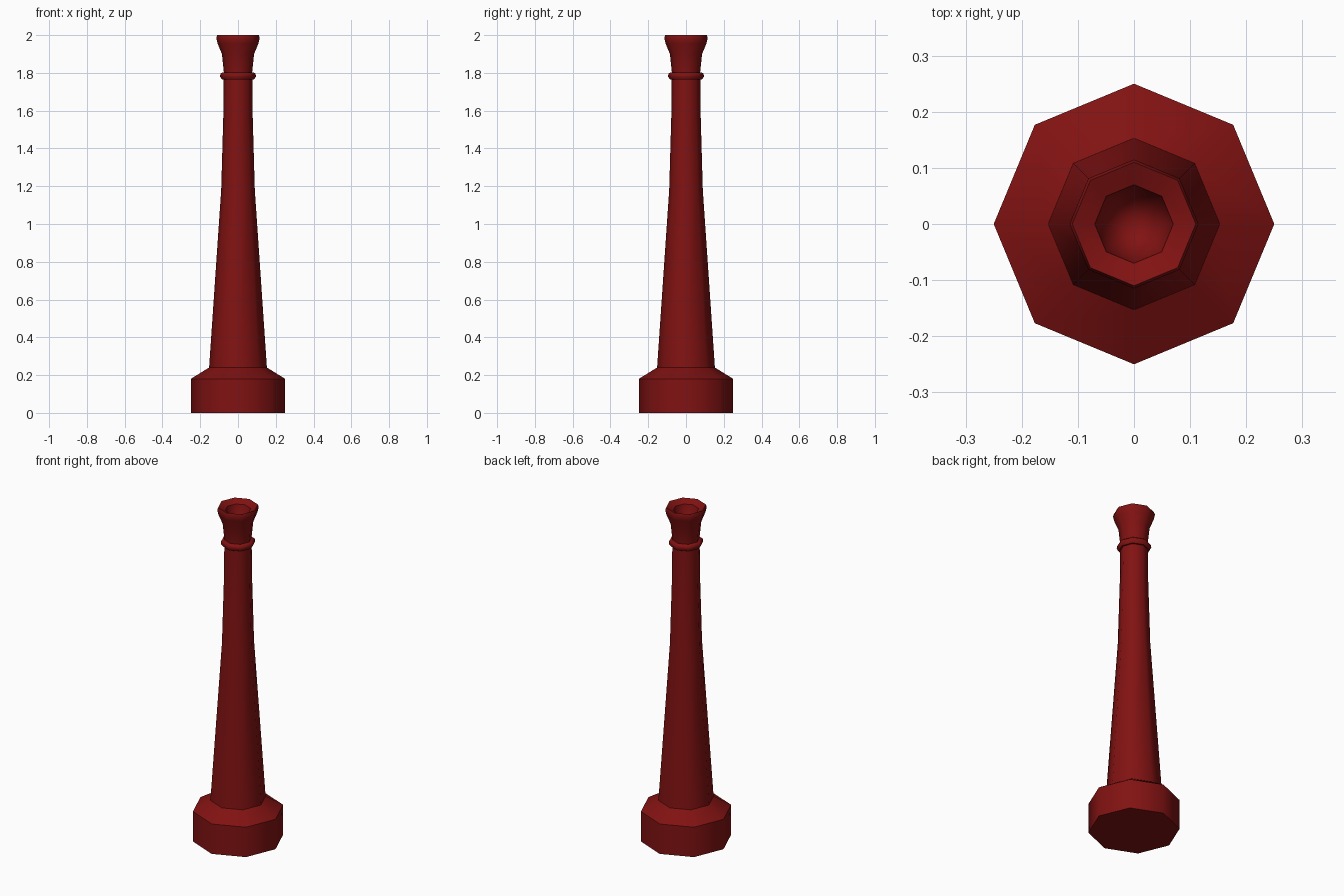
import bpy, bmesh, math

if "Cube" in bpy.data.objects:
    bpy.data.objects.remove(bpy.data.objects["Cube"])

SIDES = 8
red = bpy.data.materials.new("dark_red")
red.diffuse_color = (0.22, 0.006, 0.006, 1)
red.use_nodes = True
red.node_tree.nodes["Principled BSDF"].inputs["Base Color"].default_value = red.diffuse_color


def lathe(name, profile):
    """Turn (radius, z) points into an eight-sided solid; radius 0 closes an end."""
    bm = bmesh.new()
    rings = []
    for r, z in profile:
        if r == 0:
            rings.append([bm.verts.new((0, 0, z))] * SIDES)
        else:
            rings.append([bm.verts.new((r * math.cos(math.tau * i / SIDES),
                                        r * math.sin(math.tau * i / SIDES), z))
                          for i in range(SIDES)])
    for a, b in zip(rings, rings[1:]):
        for i in range(SIDES):
            j = (i + 1) % SIDES
            bm.faces.new(list(dict.fromkeys((a[i], a[j], b[j], b[i]))))
    bmesh.ops.recalc_face_normals(bm, faces=bm.faces)
    mesh = bpy.data.meshes.new(name)
    bm.to_mesh(mesh)
    bm.free()
    mesh.materials.append(red)
    ob = bpy.data.objects.new(name, mesh)
    bpy.context.collection.objects.link(ob)
    bpy.ops.object.select_all(action='DESELECT')
    ob.select_set(True)
    bpy.context.view_layer.objects.active = ob
    bpy.ops.object.shade_smooth_by_angle(angle=math.radians(48))
    return ob


# One continuous turned column, bottom to top
lathe("column", [
    (0, 0), (0.25, 0), (0.25, 0.18), (0.153, 0.24),           # foot
    (0.089, 1.18), (0.077, 1.60), (0.076, 1.765),             # tapering shaft
    (0.085, 1.765), (0.095, 1.78), (0.093, 1.795), (0.083, 1.803), (0.075, 1.803),  # collar
    (0.085, 1.90), (0.108, 1.955), (0.115, 1.985), (0.11, 2.0),  # flared mouth
    (0.07, 1.98), (0.055, 1.90), (0, 1.85),                    # hollow inside
])
